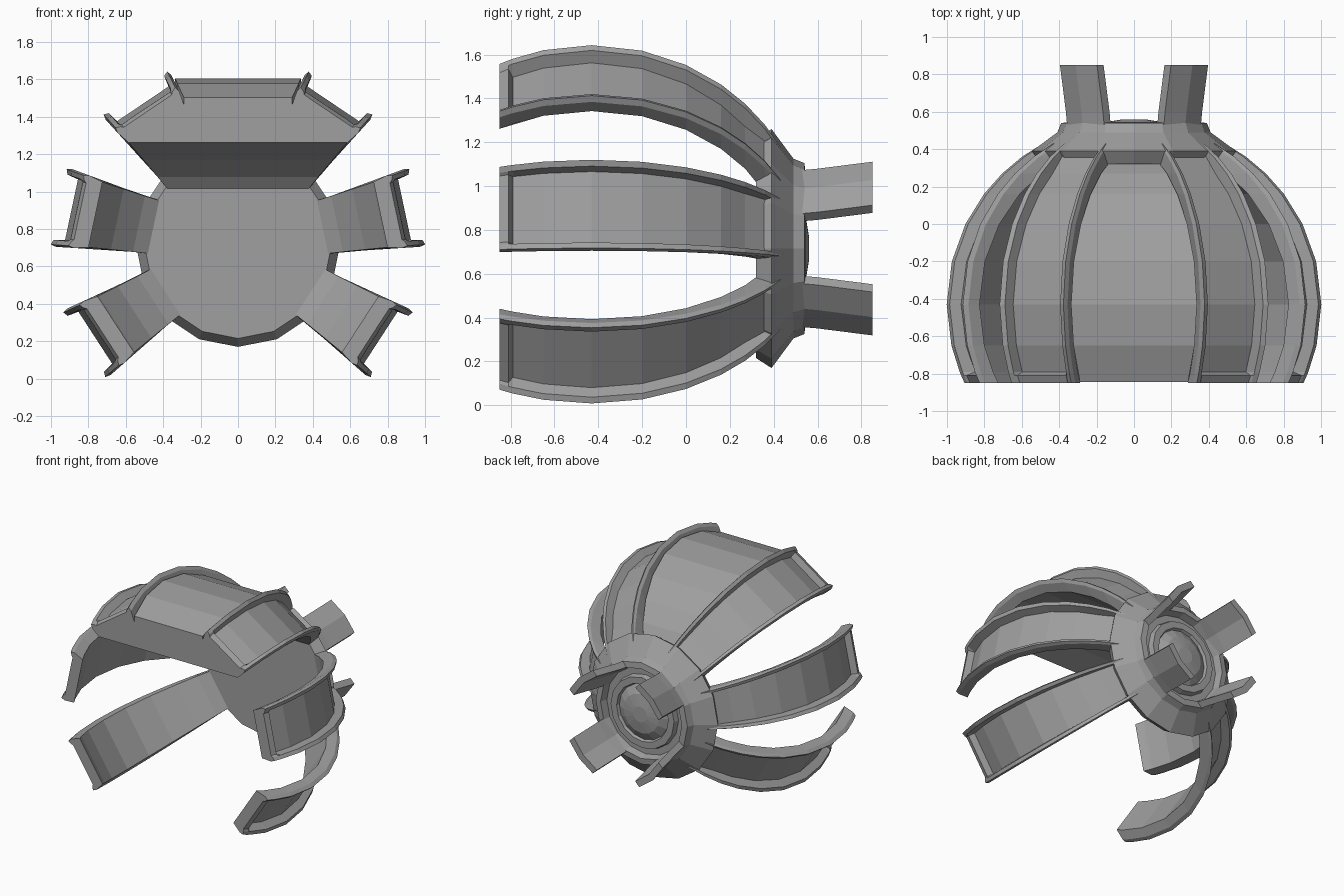
import bpy, bmesh
from math import sqrt, sin, cos, pi, radians

if "Cube" in bpy.data.objects:
    bpy.data.objects.remove(bpy.data.objects["Cube"])

grey = bpy.data.materials.new("plain_grey")
grey.use_nodes = True
grey.diffuse_color = (0.35, 0.35, 0.35, 1)
grey.node_tree.nodes["Principled BSDF"].inputs["Base Color"].default_value = (0.35, 0.35, 0.35, 1)

AXIS_Z = 0.715      # height of the hub axis
BELLY_Y = -0.43     # where the claws are widest
RIM, FLOOR, INNER = 0.98, 0.91, 0.885
STATIONS = [-0.85, -0.65, -0.43, -0.2, 0.0, 0.16, 0.27, 0.36, 0.43]


def loft(name, sections, closed=False):
    """Skin a row of matching sections, capping the two ends."""
    bm = bmesh.new()
    rings = [[bm.verts.new(p) for p in s] for s in sections]
    n = len(rings[0])
    for a, b in zip(rings, rings[1:]):
        for i in range(n):
            j = (i + 1) % n
            bm.faces.new((a[i], a[j], b[j], b[i]))
    bm.faces.new(rings[0])
    bm.faces.new(rings[-1])
    bmesh.ops.recalc_face_normals(bm, faces=bm.faces)
    mesh = bpy.data.meshes.new(name)
    bm.to_mesh(mesh)
    bm.free()
    mesh.materials.append(grey)
    obj = bpy.data.objects.new(name, mesh)
    bpy.context.collection.objects.link(obj)
    return obj


def polar(angle, radial, tangent, y):
    """Point at a radial distance and sideways offset around the hub axis."""
    c, s = cos(angle), sin(angle)
    return (radial * c - tangent * s, y, AXIS_Z + radial * s + tangent * c)


def arc(size, y):
    return sqrt(max(size ** 2 - (y - BELLY_Y) ** 2, 0.01))


def half_width(y):
    return 0.07 + 0.145 * arc(RIM, y)


# Claws: curved channels with raised side rims and end walls
def claw(name, degrees):
    a = radians(degrees)

    def section(y, floor):
        w, rim = half_width(y), arc(RIM, y)
        f, i = arc(floor, y), arc(INNER, y)
        half = [(0.9 * w, i), (w, rim - 0.03), (0.97 * w, rim),
                (0.84 * w, rim - 0.01), (0.78 * w, f)]
        pts = half + [(-t, r) for t, r in reversed(half)]
        return [polar(a, r, t, y) for t, r in pts]

    wall = RIM - 0.02
    rows = [section(-0.85, wall), section(-0.81, wall), section(-0.79, FLOOR)]
    rows += [section(y, FLOOR) for y in STATIONS[1:-2]]
    rows += [section(y, FLOOR + 0.03) for y in STATIONS[-2:]]
    loft(name, rows)


for side, flip in (("left", False), ("right", True)):
    for part, angle in (("lower", -33), ("middle", 12), ("upper", 56)):
        claw(f"{side}_{part}_claw", 180 - angle if flip else angle)


# Top shell: solid bridge between the two upper claws
def shell_section(y):
    a, w, i = radians(56), half_width(y), arc(INNER, y)
    low = polar(a, i, -0.9 * w, y)
    high = polar(a, i, 0.9 * w, y)
    half = [low, high, (high[0], y, AXIS_Z + arc(0.89, y))]
    return half + [(-x, v, z) for x, v, z in reversed(half)]


loft("top_shell", [shell_section(y) for y in [-0.845] + STATIONS[1:]])

# Hub: sixteen-sided turned body with a stepped back and a small dome
HUB = [(0.32, 0.50), (0.39, 0.545), (0.49, 0.41), (0.54, 0.39), (0.545, 0.345),
       (0.49, 0.33), (0.49, 0.28), (0.53, 0.27), (0.53, 0.22), (0.51, 0.21),
       (0.545, 0.15), (0.56, 0.06)]
loft("hub", [[polar(k * pi / 8, r, 0, y) for k in range(16)] for y, r in HUB])


# Rear prongs: four slightly bowed plates that spread backwards
def prong_section(a, y, r):
    outer = [(-0.14, r - 0.01), (0, r + 0.012), (0.14, r - 0.01)]
    inner = [(t, q - 0.05) for t, q in reversed(outer)]
    return [polar(a, q, t, y) for t, q in outer + inner]


for k, name in enumerate(("upper_left", "upper_right", "lower_right", "lower_left")):
    a = radians(45 + 90 * k)
    loft(name + "_prong", [prong_section(a, 0.48, 0.37), prong_section(a, 0.60, 0.385),
                           prong_section(a, 0.85, 0.43)])
